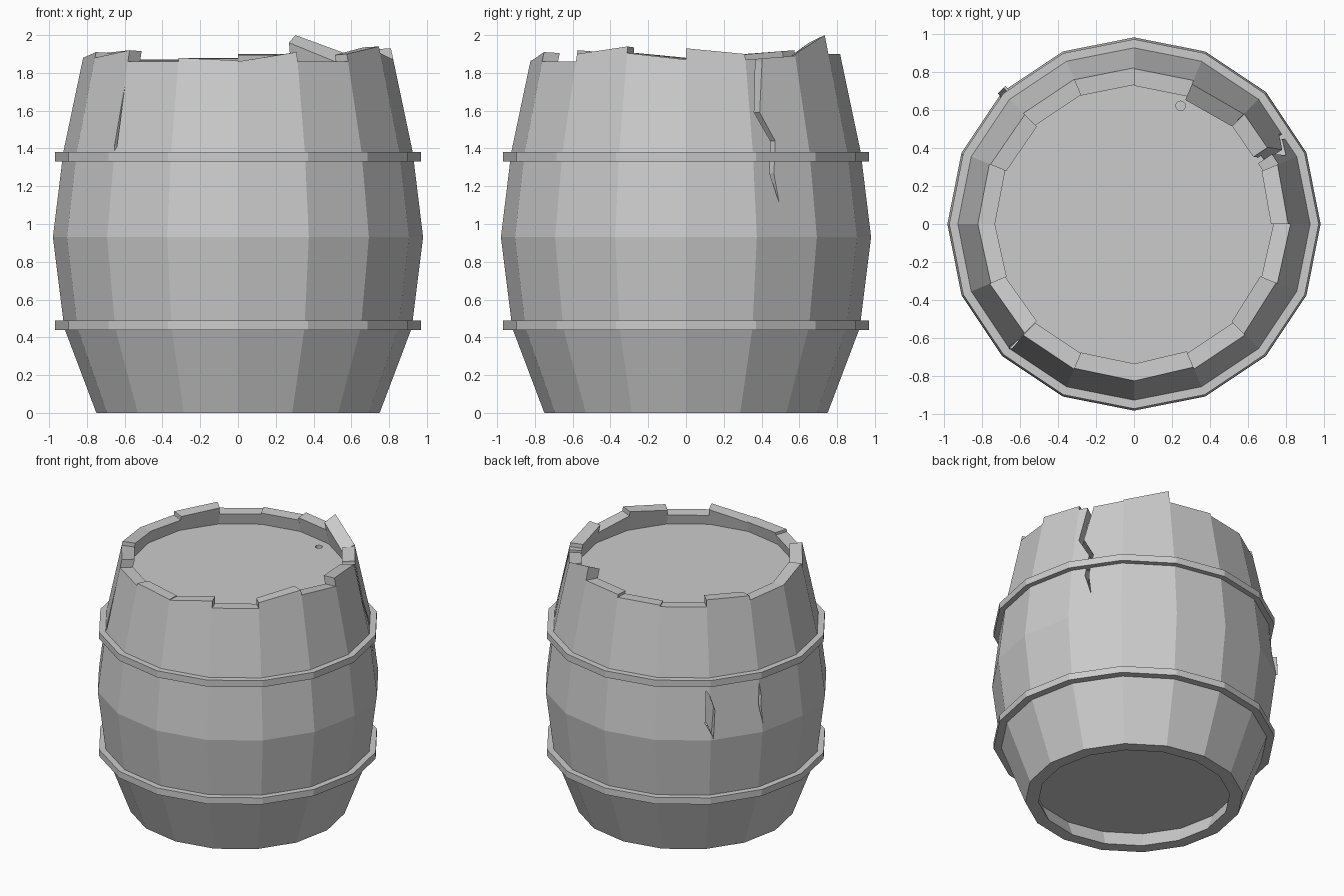
import bpy, bmesh, math
from math import sin, cos, radians

if "Cube" in bpy.data.objects:
    bpy.data.objects.remove(bpy.data.objects["Cube"])

STEP = 22.5
WALL = 0.09
PROFILE = [(0.75, 0.0), (0.92, 0.45), (0.98, 0.93), (0.925, 1.38)]
# broken top height of each stave at its start and end angle, from +x counterclockwise
TOPS = [(1.93, 1.90), (1.87, 1.89), (1.90, 2.00), (1.90, 1.90),
        (1.88, 1.88), (1.87, 1.87), (1.92, 1.90), (1.87, 1.88),
        (1.88, 1.91), (1.88, 1.92), (1.86, 1.86), (1.88, 1.865),
        (1.86, 1.91), (1.86, 1.86), (1.90, 1.94), (1.905, 1.87)]


def make(name, verts, faces):
    me = bpy.data.meshes.new(name)
    me.from_pydata(verts, [], faces)
    bm = bmesh.new()
    bm.from_mesh(me)
    bmesh.ops.recalc_face_normals(bm, faces=bm.faces)
    bm.to_mesh(me)
    bm.free()
    ob = bpy.data.objects.new(name, me)
    bpy.context.collection.objects.link(ob)
    return ob


def polar(r, deg, z):
    return (r * cos(radians(deg)), r * sin(radians(deg)), z)


def bridge(name, a, b):
    """Closed solid between two matching outlines."""
    n = len(a)
    sides = [(i, (i + 1) % n, n + (i + 1) % n, n + i) for i in range(n)]
    return make(name, a + b, sides + [tuple(range(n)), tuple(range(n, 2 * n))])


def stave(i):
    drop = 0.04 if i == 2 else 0.005
    rows = []
    for deg, top in zip((i * STEP, (i + 1) * STEP), TOPS[i]):
        prof = PROFILE + [(0.925 - 0.21 * (top - 1.38), top)]
        row = []
        for k, (r, z) in enumerate(prof):
            zi = z - drop if k == 4 else z
            row += [polar(r, deg, z), polar(r - WALL, deg, zi)]
        rows.append(row)
    faces = []
    n = 10
    for k in range(4):
        o, p = 2 * k, 2 * k + 2
        faces += [(o, p, p + n, o + n), (o + 1, p + 1, p + 1 + n, o + 1 + n)]
        faces += [(s + o, s + o + 1, s + p + 1, s + p) for s in (0, n)]
    faces += [(0, 1, 1 + n, n), (8, 9, 9 + n, 8 + n)]
    return make("stave_%02d" % (i + 1), rows[0] + rows[1], faces)


def ring(name, z0, z1, r_in, r_out):
    verts, faces = [], []
    for i in range(16):
        verts += [polar(r, i * STEP, z) for r, z in
                  ((r_in, z0), (r_out, z0), (r_out, z1), (r_in, z1))]
        j = (i + 1) % 16
        faces += [(4 * i + k, 4 * i + (k + 1) % 4, 4 * j + (k + 1) % 4, 4 * j + k)
                  for k in range(4)]
    return make(name, verts, faces)


def disc(name, r, z0, z1, x=0, y=0):
    outline = [polar(r, i * STEP, 0) for i in range(16)]
    return bridge(name, [(a + x, b + y, z0) for a, b, _ in outline],
                  [(a + x, b + y, z1) for a, b, _ in outline])


def cut(targets, cutter):
    cutter.hide_render = True
    for ob in targets:
        mod = ob.modifiers.new("cut", 'BOOLEAN')
        mod.operation = 'DIFFERENCE'
        mod.solver = 'EXACT'
        mod.object = cutter
        bpy.context.view_layer.objects.active = ob
        bpy.ops.object.modifier_apply(modifier=mod.name)
    bpy.data.objects.remove(cutter)


def prism(name, deg, pts, near, far):
    """Outline in (sideways, z), extruded radially at the given angle."""
    c, s = cos(radians(deg)), sin(radians(deg))
    return bridge(name, *[[(n * c - t * s, n * s + t * c, z) for t, z in pts]
                          for n in (near, far)])


# staves
staves = [stave(i) for i in range(16)]

# recessed heads, the top one with a bung hole
top_head = disc("top_head", 0.77, 1.74, 1.78)
disc("bottom_head", 0.71, 0.12, 0.16)
cut([top_head], disc("hole_cutter", 0.025, 1.6, 1.9, 0.245, 0.62))

# hoops
ring("lower_hoop", 0.44, 0.49, 0.89, 0.97)
ring("upper_hoop", 1.33, 1.38, 0.90, 0.97)

# long zigzag crack running down from the rim
cut([staves[1]], prism("crack_cutter", 33.75, [
    (-0.096, 1.95), (-0.098, 1.86), (-0.143, 1.59), (-0.06, 1.44), (-0.083, 1.27),
    (-0.034, 1.11), (-0.056, 1.27), (-0.03, 1.44), (-0.108, 1.59), (-0.056, 1.86),
    (-0.054, 1.95)], 0.6, 1.2))

# open seams between staves
cut([staves[9], staves[10]], prism("crack_cutter", -135, [
    (0.004, 1.73), (-0.009, 1.41), (0.0, 1.39), (0.010, 1.41)], 0.82, 1.2))
cut([staves[5], staves[6]], prism("crack_cutter", 135, [
    (-0.025, 1.29), (-0.03, 1.13), (-0.035, 1.05), (0.02, 0.94),
    (0.035, 1.14), (0.0, 1.25)], 0.89, 1.2))
cut([staves[6], staves[7]], prism("crack_cutter", 157.5, [
    (0.0, 1.29), (-0.015, 1.13), (0.01, 0.98), (0.003, 1.12), (0.012, 1.19)], 0.89, 1.2))

# splinter lifted from the seam at the back
prism("splinter", 135, [(-0.035, 1.05), (-0.022, 1.05), (0.022, 0.94)], 0.93, 0.99)
